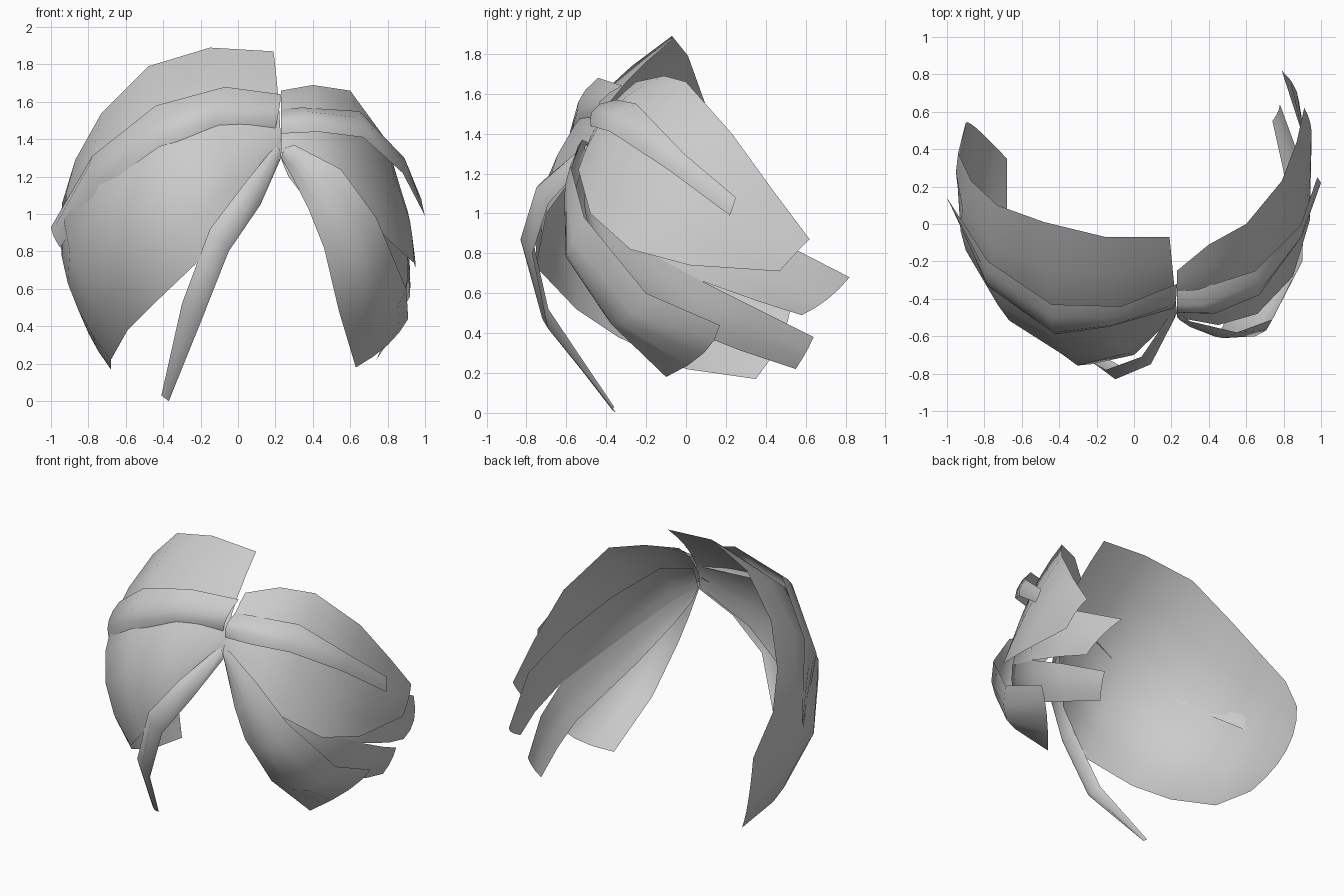
import bpy, bmesh
from mathutils import Vector

CENTRE = Vector((0, 0.3, 0.6))


def across(a, b, c, t):
    """Smooth curve through three guide points."""
    return (a * ((1 - t) * (1 - 2 * t)) + b * (4 * t * (1 - t)) + c * (t * (2 * t - 1)))


def lock(name, upper, middle, lower, n=4):
    """Open sheet of hair lofted through three guide curves."""
    bm = bmesh.new()
    rows = []
    for a, b, c in zip(upper, middle, lower):
        a, b, c = Vector(a), Vector(b), Vector(c)
        rows.append([bm.verts.new(across(a, b, c, i / n)) for i in range(n + 1)])
    for r, s in zip(rows, rows[1:]):
        for i in range(n):
            bm.faces.new((r[i], r[i + 1], s[i + 1], s[i])).smooth = True
    bm.normal_update()
    # turn the outside of the sheet away from the head
    if sum(f.normal.dot(f.calc_center_median() - CENTRE) for f in bm.faces) < 0:
        bmesh.ops.reverse_faces(bm, faces=bm.faces[:])
    me = bpy.data.meshes.new(name)
    bm.to_mesh(me)
    bm.free()
    ob = bpy.data.objects.new(name, me)
    bpy.context.collection.objects.link(ob)
    return ob


# wide swept sheet on the left, from the parting round to the side
lock("left_main_bang",
     [(.19, -.07, 1.87), (-.15, -.07, 1.89), (-.48, .01, 1.79), (-.73, .10, 1.54),
      (-.87, .23, 1.29), (-.94, .38, 1.06), (-.90, .54, .79)],
     [(.22, -.38, 1.56), (-.10, -.56, 1.44), (-.41, -.61, 1.32), (-.73, -.43, 1.06),
      (-.90, -.14, .80), (-.91, .12, .63), (-.84, .51, .46)],
     [(.23, -.48, 1.30), (0, -.70, 1.0), (-.23, -.75, .73), (-.45, -.55, .52),
      (-.59, -.34, .38), (-.68, 0, .22), (-.68, .35, .17)], 6)

# raised band lying over the left sheet
lock("left_upper_strand",
     [(.23, -.32, 1.64), (-.07, -.44, 1.68), (-.44, -.43, 1.58), (-.78, -.20, 1.31), (-1, .14, .93)],
     [(.22, -.43, 1.56), (-.11, -.54, 1.56), (-.44, -.55, 1.47), (-.80, -.29, 1.21), (-.985, .11, .88)],
     [(.20, -.45, 1.46), (-.15, -.53, 1.44), (-.42, -.59, 1.36), (-.76, -.35, 1.12), (-.95, .06, .82)])

# long thin strand hanging down the face
lock("long_front_strand",
     [(.21, -.46, 1.38), (.04, -.71, 1.17), (-.15, -.78, .92), (-.30, -.69, .52), (-.41, -.36, .03)],
     [(.22, -.50, 1.35), (.09, -.75, 1.13), (-.10, -.83, .87), (-.25, -.72, .47), (-.39, -.37, .015)],
     [(.23, -.46, 1.30), (.12, -.69, 1.05), (-.05, -.77, .80), (-.20, -.69, .42), (-.37, -.35, 0)], 2)

# wide swept sheet on the right
lock("right_main_bang",
     [(.23, -.25, 1.66), (.40, -.11, 1.69), (.60, 0, 1.66), (.79, .23, 1.40),
      (.87, .44, 1.11), (.91, .62, .87)],
     [(.23, -.41, 1.50), (.42, -.38, 1.51), (.66, -.23, 1.38), (.84, -.02, 1.14),
      (.92, .22, .96), (.94, .55, .80)],
     [(.23, -.50, 1.33), (.45, -.54, 1.22), (.66, -.48, 1.0), (.85, -.28, .82),
      (.94, .02, .74), (.95, .47, .71)], 6)

# under layer from the parting, split into two pointed ends at the side
lock("right_side_point_upper",
     [(.23, -.40, 1.46), (.45, -.36, 1.42), (.70, -.18, 1.22), (.87, .10, 1.02), (.91, .45, .87), (.79, .82, .68)],
     [(.23, -.44, 1.38), (.45, -.46, 1.28), (.70, -.30, 1.06), (.90, .06, .83), (.92, .42, .69), (.87, .71, .57)],
     [(.23, -.46, 1.30), (.45, -.50, 1.14), (.70, -.37, .90), (.91, .08, .66), (.92, .36, .56), (.88, .58, .49)])
lock("right_side_point_lower",
     [(.23, -.46, 1.30), (.45, -.50, 1.14), (.70, -.37, .90), (.91, .08, .66), (.89, .34, .53), (.78, .64, .38)],
     [(.24, -.46, 1.27), (.44, -.51, 1.06), (.68, -.40, .78), (.87, .06, .52), (.86, .30, .41), (.77, .60, .30)],
     [(.27, -.46, 1.20), (.44, -.50, .98), (.66, -.40, .68), (.82, .05, .40), (.80, .28, .31), (.74, .55, .22)], 3)

# narrow strand across the right sheet
lock("right_upper_strand",
     [(.23, -.36, 1.56), (.34, -.35, 1.57), (.65, -.25, 1.55), (.89, -.01, 1.30), (.98, .25, 1.08)],
     [(.23, -.46, 1.51), (.38, -.46, 1.53), (.67, -.34, 1.49), (.90, -.055, 1.26), (.99, .235, 1.03)],
     [(.23, -.47, 1.43), (.43, -.48, 1.44), (.67, -.38, 1.41), (.88, -.09, 1.22), (1, .22, .99)], 3)

# front lock on the right, curving back towards the ear
lock("right_front_lock",
     [(.24, -.48, 1.35), (.30, -.52, 1.37), (.55, -.58, 1.24), (.74, -.51, .98),
      (.90, -.20, .60), (.91, .17, .44)],
     [(.24, -.51, 1.33), (.30, -.55, 1.30), (.48, -.61, 1.09), (.65, -.60, .80),
      (.78, -.33, .45), (.80, .09, .30)],
     [(.23, -.48, 1.30), (.29, -.53, 1.20), (.38, -.58, 1.02), (.46, -.58, .82),
      (.54, -.40, .48), (.63, -.10, .18)])
